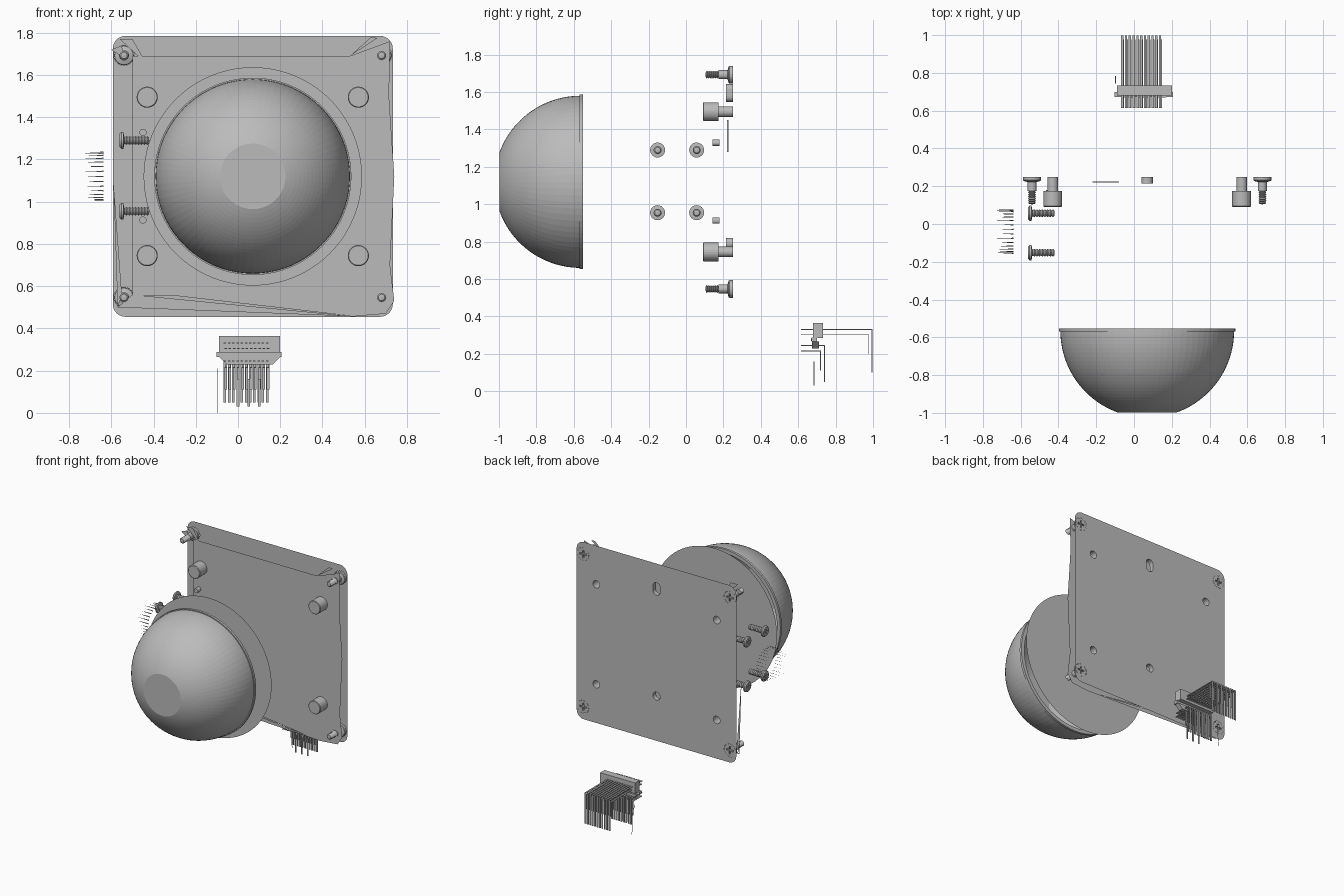
import bpy, bmesh, math, random
from mathutils import Vector, Matrix

random.seed(4)
old = bpy.data.objects.get("Cube")
if old:
    bpy.data.objects.remove(old, do_unlink=True)

GREY = (0.5, 0.5, 0.5, 1)
mat = bpy.data.materials.new("mid grey")
mat.use_nodes = True
mat.diffuse_color = GREY
mat.node_tree.nodes["Principled BSDF"].inputs["Base Color"].default_value = GREY

CX, CZ = 0.07, 1.12          # common centre of plate and dome


def finish(name, bm, recalc=True):
    if recalc:
        bmesh.ops.recalc_face_normals(bm, faces=bm.faces)
    me = bpy.data.meshes.new(name)
    bm.to_mesh(me)
    bm.free()
    me.materials.append(mat)
    ob = bpy.data.objects.new(name, me)
    bpy.context.collection.objects.link(ob)
    return ob


def lathe(name, profile, loc=(0, 0, 0), segs=24):
    """Revolve (radius, y) pairs about the y axis; radius 0 closes an end."""
    bm = bmesh.new()
    prev = None
    for r, y in profile:
        n = segs if r else 1
        ring = [bm.verts.new((r * math.cos(math.tau * i / segs), y,
                              r * math.sin(math.tau * i / segs))) for i in range(n)]
        if prev:
            for i in range(segs):
                j = (i + 1) % segs
                quad = [prev[i % len(prev)], prev[j % len(prev)], ring[j % n], ring[i % n]]
                bm.faces.new(list(dict.fromkeys(quad)))
        prev = ring
    ob = finish(name, bm)
    ob.location = loc
    return ob


def add_box(bm, lo, hi):
    lo, hi = Vector(lo), Vector(hi)
    m = Matrix.Translation((lo + hi) / 2) @ Matrix.Diagonal((*(hi - lo), 1))
    bmesh.ops.create_cube(bm, size=1, matrix=m)


def box(name, lo, hi):
    bm = bmesh.new()
    add_box(bm, lo, hi)
    return finish(name, bm)


def rounded(cx, cz, hw, hh, r, steps=8):
    """Rounded rectangle outline in x, z."""
    pts = []
    for k, (sx, sz) in enumerate([(1, 1), (-1, 1), (-1, -1), (1, -1)]):
        for i in range(steps + 1):
            a = math.pi / 2 * (k + i / steps)
            pts.append((cx + sx * (hw - r) + r * math.cos(a),
                        cz + sz * (hh - r) + r * math.sin(a)))
    return [p for i, p in enumerate(pts) if (Vector(p) - Vector(pts[i - 1])).length > 1e-5]


def circle(x, z, r):
    return rounded(x, z, r, r, r, 6)


def sheet(name, y, outlines, facing):
    """Flat sheet in x, z; every outline after the first is a hole."""
    bm = bmesh.new()
    for pts in outlines:
        vs = [bm.verts.new((x, y, z)) for x, z in pts]
        for i, v in enumerate(vs):
            bm.edges.new((vs[i - 1], v))
    bmesh.ops.triangle_fill(bm, edges=bm.edges[:], use_beauty=True, normal=(0, facing, 0))
    for f in bm.faces:
        f.normal_update()
        if f.normal.y * facing < 0:
            f.normal_flip()
    return finish(name, bm, False)


def wall(name, pts, y0, y1):
    bm = bmesh.new()
    a = [bm.verts.new((x, y0, z)) for x, z in pts]
    b = [bm.verts.new((x, y1, z)) for x, z in pts]
    for i in range(len(pts)):
        bm.faces.new((a[i - 1], a[i], b[i], b[i - 1]))
    return finish(name, bm)


def thread(r, y0, y1, turns):
    """Zigzag profile for a threaded shank."""
    step = (y1 - y0) / (2 * turns)
    return [(r if i % 2 else r * 0.72, y0 + step * i) for i in range(2 * turns + 1)]


def cross_recess(ob, y, depth, arm):
    """Sink a cross drive into a screw head facing +y."""
    bm = bmesh.new()
    w = arm * 0.22
    for sx, sz in ((arm, w), (w, arm)):
        add_box(bm, (-sx, y - depth, -sz), (sx, y + depth, sz))
    cutter = finish("recess_cutter", bm)
    cutter.hide_render = True
    mod = ob.modifiers.new("recess", 'BOOLEAN')
    mod.object = cutter
    mod.solver = 'EXACT'
    mod.use_self = True
    dg = bpy.context.evaluated_depsgraph_get()
    me = bpy.data.meshes.new_from_object(ob.evaluated_get(dg))
    ob.modifiers.clear()
    ob.data = me
    bpy.data.objects.remove(cutter, do_unlink=True)


def copies(ob, name, places, rot=(0, 0, 0)):
    for i, p in enumerate(places):
        o = ob if i == 0 else ob.copy()
        if i:
            bpy.context.collection.objects.link(o)
        o.name = f"{name}_{i + 1}"
        o.location, o.rotation_euler = p, rot


# Dome with a flattened nose and a thin rim
R, Y0, NOSE = 0.46, -0.565, 0.155
a0 = math.asin(NOSE / R)
arc = [a0 + (math.pi / 2 - a0) * i / 24 for i in range(25)]
lathe("dome", [(0, Y0 - R * math.cos(a0))] +
      [(R * math.sin(a), Y0 - R * math.cos(a)) for a in arc], (CX, 0, CZ), 80)
lathe("dome_rim", [(R, -0.57), (0.467, -0.57), (0.467, -0.552), (0.44, -0.552)], (CX, 0, CZ), 80)
lathe("backing_disc", [(0.517, -0.44), (0, -0.44)], (CX, 0, CZ), 80)

# Back plate with its holes
corners = [(x, z) for x in (-0.54, 0.68) for z in (0.547, 1.693)]
posts = [(x, z) for x in (-0.43, 0.57) for z in (0.745, 1.495)]
slot = rounded(CX, 1.595, 0.03, 0.047, 0.03)
vent = circle(CX, 0.79, 0.03)
post_holes = [circle(x, z, 0.028) for x, z in posts]
sheet("back_plate", 0.25,
      [rounded(CX, CZ, 0.663, 0.665, 0.06), slot, vent] + post_holes +
      [circle(x, z, 0.048) for x, z in corners], 1)
wall("slot_wall", slot, 0.215, 0.25)
wall("vent_wall", vent, 0.215, 0.25)
for pts in post_holes:
    wall("post_hole_wall", pts, 0.175, 0.25)

# Irregular front sheet and corner shards
sheet("front_sheet", 0.18, [[
    (-0.5, 1.69), (0.53, 1.69), (0.72, 1.76), (0.715, 1.5), (0.74, 1.12), (0.72, 0.7),
    (0.74, 0.53), (0.7, 0.47), (0.55, 0.457), (-0.3, 0.555), (-0.5, 0.555)]], -1)
for i, tri in enumerate([
        [(-0.56, 1.77), (-0.5, 1.77), (-0.43, 1.65)],
        [(0.53, 1.69), (0.63, 1.78), (0.66, 1.775)],
        [(-0.59, 1.1), (-0.55, 0.56), (-0.57, 0.5)],
        [(-0.57, 0.5), (-0.5, 0.56), (0.55, 0.457)],
        [(-0.6, 1.72), (-0.55, 1.74), (-0.54, 1.68)]]):
    sheet(f"corner_shard_{i + 1}", 0.182, [tri], -1)
box("inner_strip", (-0.22, 0.22, 1.28), (-0.08, 0.226, 1.45))

# Mounting posts and locating pins
for x, z in posts:
    lathe("mounting_post", [(0, 0.09), (0.046, 0.09), (0.05, 0.094), (0.05, 0.175), (0.028, 0.175)],
          (x, 0, z), 32)
for z in (0.913, 1.328):
    lathe("locating_pin", [(0, 0.142), (0.017, 0.142), (0.017, 0.18)], (-0.45, 0, z), 16)

# Corner screws
screw = lathe("corner_screw", [(0, 0.104)] + thread(0.021, 0.106, 0.172, 6) +
              [(0.024, 0.175), (0.024, 0.222), (0.044, 0.228), (0.047, 0.232), (0.047, 0.25), (0, 0.25)])
cross_recess(screw, 0.25, 0.012, 0.028)
copies(screw, "corner_screw", [(x, 0, z) for x, z in corners])

# Side screws, heads towards the right
screw = lathe("side_screw", [(0, 0)] + thread(0.021, 0.002, 0.115, 8) +
              [(0.02, 0.12), (0.04, 0.122), (0.04, 0.132), (0.032, 0.14), (0, 0.14)])
cross_recess(screw, 0.14, 0.008, 0.02)
copies(screw, "side_screw", [(-0.42, y, z) for y in (0.057, -0.152) for z in (0.955, 1.29)],
       (0, 0, math.pi / 2))

# Ring of fine needles beside the screws
bm = bmesh.new()
for i in range(30):
    a = math.tau * i / 30
    y, z = -0.04 + 0.115 * math.cos(a), 1.12 + 0.115 * math.sin(a)
    tip = -0.74 + random.random() * 0.05
    bm.faces.new([bm.verts.new(p) for p in (
        (tip, y, z), (-0.637, y - 0.003, z - 0.003), (-0.637, y + 0.003, z + 0.003))])
finish("contact_needles", bm)

# Connector housing: block, tapered skirt, side ears and front slots
box("connector_body", (-0.09, 0.68, 0.285), (0.2, 0.732, 0.365))
box("connector_ears", (-0.102, 0.672, 0.265), (0.207, 0.7, 0.288))
outline = [(-0.09, 0.265), (0.2, 0.265), (0.165, 0.23), (-0.055, 0.23)]
wall("connector_skirt", outline, 0.675, 0.71)
sheet("skirt_front", 0.675, [outline], -1)
sheet("skirt_back", 0.71, [outline], 1)
for x in (-0.03, 0.055, 0.14):
    box("connector_slot", (x - 0.03, 0.669, 0.27), (x + 0.03, 0.673, 0.283))

# Four rows of bent wires: (height, rear reach, lower end)
W, T = 0.006, 0.0025
for k, (z, reach, low) in enumerate([(0.33, 0.998, 0.1), (0.305, 0.977, 0.2),
                                     (0.245, 0.742, 0.05), (0.215, 0.722, 0.11)]):
    bm = bmesh.new()
    for i in range(11):
        x = -0.062 + 0.02 * i + (0.004 if k % 2 else 0)
        add_box(bm, (x - W, 0.615, z - T), (x + W, reach, z + T))
        add_box(bm, (x - W, reach - 2 * T, low), (x + W, reach, z + T))
    finish(f"wire_row_{k + 1}", bm)
bm = bmesh.new()
for x in (0.0, 0.05, 0.1):
    add_box(bm, (x - W, 0.682, 0.03), (x + W, 0.686, 0.16))
finish("short_wires", bm)

# Loose strand hanging at the side
bm = bmesh.new()
path = [(0.745, 0.21), (0.768, 0.17), (0.772, 0.08), (0.783, 0.0)]
for (y0, z0), (y1, z1) in zip(path, path[1:]):
    bm.faces.new([bm.verts.new(p) for p in (
        (-0.1, y0, z0), (-0.096, y0, z0), (-0.096, y1, z1), (-0.1, y1, z1))])
finish("loose_strand", bm)
